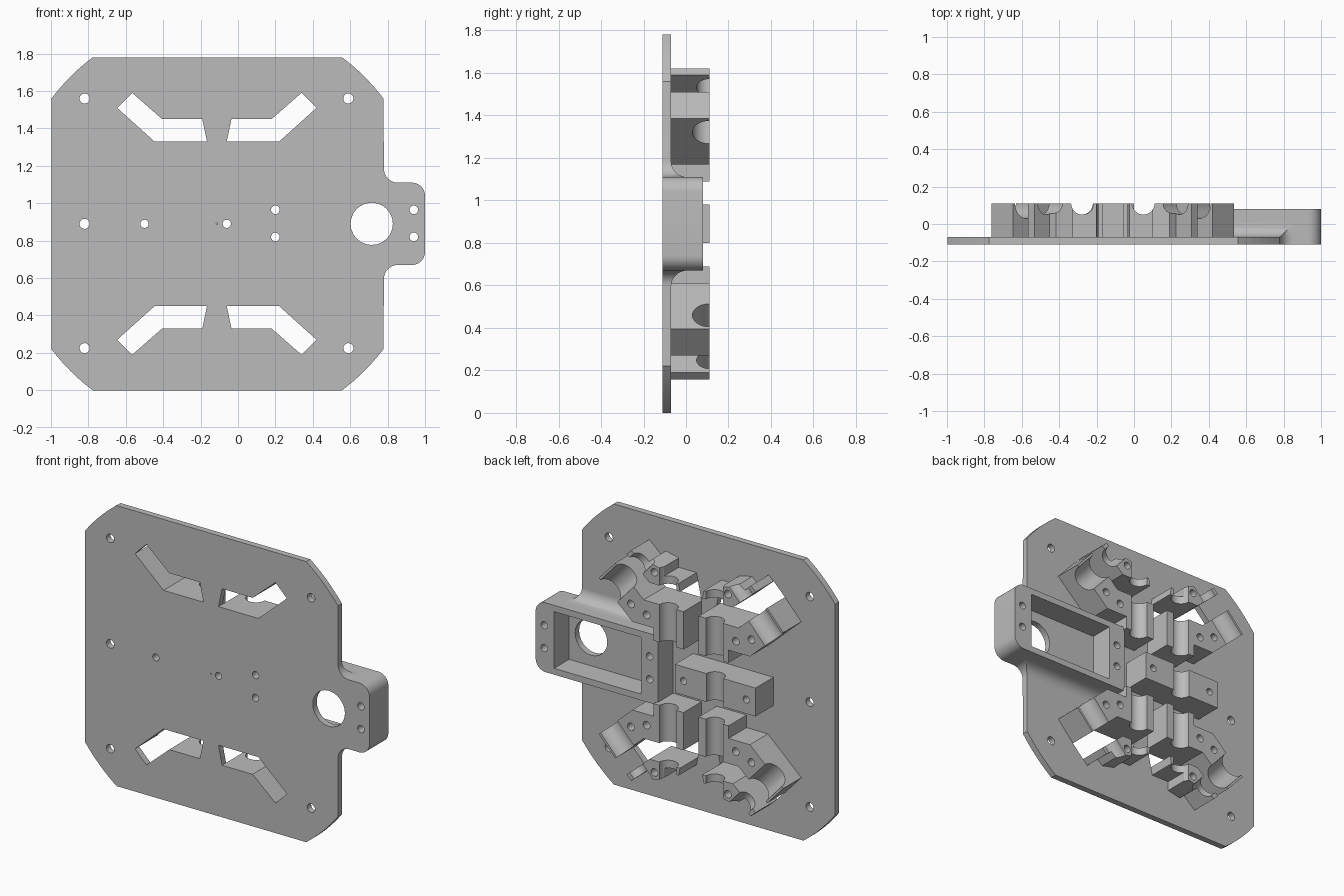
import bpy, bmesh, math
from mathutils import Vector, Matrix

if "Cube" in bpy.data.objects:
    bpy.data.objects.remove(bpy.data.objects["Cube"])

GREY = (0.5, 0.5, 0.5, 1)
mat = bpy.data.materials.new("matte grey plastic")
mat.use_nodes = True
mat.diffuse_color = GREY
mat.node_tree.nodes["Principled BSDF"].inputs["Base Color"].default_value = GREY

MID_X, MID_Z = -0.113, 0.89           # symmetry axes of the axle mounts
FRONT, FACE, RIM, TOP = -0.11, -0.07, 0.08, 0.11


def finish(name, bm):
    bmesh.ops.recalc_face_normals(bm, faces=bm.faces)
    me = bpy.data.meshes.new(name)
    bm.to_mesh(me)
    bm.free()
    ob = bpy.data.objects.new(name, me)
    bpy.context.collection.objects.link(ob)
    me.materials.append(mat)
    return ob


def add_prism(bm, pts, y0, y1):
    """Extrude an (x, z) outline along y."""
    face = bm.faces.new([bm.verts.new((x, y0, z)) for x, z in pts])
    new = bmesh.ops.extrude_face_region(bm, geom=[face])["geom"]
    verts = [v for v in new if isinstance(v, bmesh.types.BMVert)]
    bmesh.ops.translate(bm, verts=verts, vec=(0, y1 - y0, 0))


def prism(name, pts, y0, y1):
    bm = bmesh.new()
    add_prism(bm, pts, y0, y1)
    return finish(name, bm)


def arc(cx, cz, r, a0, a1, n=8):
    angles = [math.radians(a0 + (a1 - a0) * i / n) for i in range(n + 1)]
    return [(cx + r * math.cos(a), cz + r * math.sin(a)) for a in angles]


def circle(x, z, r, n=24):
    return arc(x, z, r, 0, 360, n)[:-1]


def rect(x0, x1, z0, z1):
    return [(x0, z0), (x1, z0), (x1, z1), (x0, z1)]


def flip(pts, sx, sz):
    """Mirror (x, z) points about the mount axes."""
    return [(x if sx > 0 else 2 * MID_X - x, z if sz > 0 else 2 * MID_Z - z) for x, z in pts]


def add_rod(bm, a, b, r):
    """Horizontal or slanted cylinder at the top surface between two (x, z) points."""
    a, b = Vector((a[0], TOP, a[1])), Vector((b[0], TOP, b[1]))
    turn = (b - a).to_track_quat('Z', 'Y').to_matrix().to_4x4()
    bmesh.ops.create_cone(bm, cap_ends=True, segments=40, radius1=r, radius2=r,
                          depth=(b - a).length, matrix=Matrix.Translation((a + b) / 2) @ turn)


def boolean(ob, cutter, operation='DIFFERENCE'):
    cutter.hide_render = True
    mod = ob.modifiers.new("cut", 'BOOLEAN')
    mod.operation, mod.object, mod.solver = operation, cutter, 'EXACT'
    bpy.context.view_layer.objects.active = ob
    bpy.ops.object.modifier_apply(modifier=mod.name)
    bpy.data.objects.remove(cutter)


def drill(ob, holes, y0=-0.3, y1=0.3):
    bm = bmesh.new()
    for x, z, r in holes:
        add_prism(bm, circle(x, z, r), y0, y1)
    boolean(ob, finish("drill", bm))


QUADRANTS = [(sx, sz) for sx in (1, -1) for sz in (1, -1)]
parts = []

# Base plate with curved corners and a rounded side tab
upper = (arc(0.93, 1.04, 0.07, 0, 90) + arc(0.855, 1.185, 0.075, 270, 180)
         + arc(-0.11, MID_Z, 1.112, 37, 53.2) + arc(-0.11, MID_Z, 1.112, 126.8, 143))
outline = upper + flip(upper, 1, -1)[::-1]
base = prism("base_plate", outline, FRONT, FACE)
parts.append(base)

# Bent slots, one in each quadrant
slot = [(-0.06, 1.33), (0.22, 1.33), (0.42, 1.51), (0.34, 1.59), (0.18, 1.45), (-0.035, 1.45)]
bm = bmesh.new()
for sx, sz in QUADRANTS:
    add_prism(bm, flip(slot, sx, sz), -0.3, 0.3)
boolean(base, finish("slot_cutter", bm))

# Plate holes
motor_screws = [(x, z, 0.023) for x in (0.2, 0.94) for z in (0.82, 0.965)]
bar_screws = [(-0.5, MID_Z, 0.022), (-0.06, MID_Z, 0.022)]
corner_holes = [(x, z, 0.027) for x in (-0.82, 0.59) for z in (0.225, 1.56)]
drill(base, motor_screws + bar_screws + corner_holes
      + [(-0.82, MID_Z, 0.027), (0.715, MID_Z, 0.113), (-0.113, MID_Z, 0.004)])

# Motor housing with an open pocket
end = arc(0.93, 1.04, 0.07, 0, 90) + [(0.14, 1.11)]
housing = prism("motor_housing", end + flip(end, 1, -1)[::-1], FACE, RIM)
boolean(housing, prism("pocket_cutter", rect(0.26, 0.87, 0.71, 1.07), -0.3, 0.3))
drill(housing, motor_screws)
parts.append(housing)

# Concave fillets between housing and plate, trimmed to the plate outline
for sz, label in ((1, "upper"), (-1, "lower")):
    bm = bmesh.new()
    curve = [(FACE, 1.11)] + arc(0.005, 1.185, 0.075, 180, 270, 10)
    ring = [(y, z if sz > 0 else 2 * MID_Z - z) for y, z in curve]
    face = bm.faces.new([bm.verts.new((0.14, y, z)) for y, z in ring])
    new = bmesh.ops.extrude_face_region(bm, geom=[face])["geom"]
    bmesh.ops.translate(bm, vec=(0.74, 0, 0),
                        verts=[v for v in new if isinstance(v, bmesh.types.BMVert)])
    fillet = finish(label + "_housing_fillet", bm)
    boolean(fillet, prism("trim", outline, -0.3, 0.3), 'INTERSECT')
    parts.append(fillet)

# Axle mounts on both sides of each slot
inner = [(-0.06, 1.33), (0.22, 1.33), (0.42, 1.51), (0.535, 1.385), (0.30, 1.17),
         (0.15, 1.17), (0.15, 1.09), (-0.06, 1.09)]
outer = [(-0.035, 1.45), (0.18, 1.45), (0.34, 1.59), (0.307, 1.622), (0.225, 1.55),
         (0.19, 1.58), (0.10, 1.56), (0.10, 1.50), (-0.025, 1.50)]
hub = Vector((0.316, 1.485))          # middle of the slanted axle
across = Vector((0.67, -0.74))        # direction of the slanted axle
for sx, sz in QUADRANTS:
    tag = ("left" if sx > 0 else "right") + ("_upper" if sz > 0 else "_lower")
    for name, pts, t0, t1, r, screws in (
            ("inner", inner, 0.01, 0.35, 0.08, [(0.2, 1.24), (0.31, 1.28)]),
            ("outer", outer, -0.01, -0.2, 0.06, [(0.145, 1.525)])):
        block = prism(f"{tag}_{name}_mount", flip(pts, sx, sz), FACE, TOP)
        bm = bmesh.new()
        a, b, c, d = flip([hub + across * t0, hub + across * t1, (0.05, 1.0), (0.05, 1.64)], sx, sz)
        add_rod(bm, a, b, r)
        add_rod(bm, c, d, 0.06)
        boolean(block, finish("groove_cutter", bm))
        drill(block, [(x, z, 0.024) for x, z in flip(screws, sx, sz)], -0.04, 0.3)
        parts.append(block)

# Centre bar carrying the long axle
bar = prism("centre_bar", rect(-0.565, 0, 0.8, 0.98), FACE, TOP)
bm = bmesh.new()
add_rod(bm, (-0.28, 0.7), (-0.28, 1.08), 0.06)
boolean(bar, finish("groove_cutter", bm))
drill(bar, bar_screws)
parts.append(bar)

# Smooth the curves, keep the edges sharp
bpy.ops.object.select_all(action='DESELECT')
for ob in parts:
    ob.select_set(True)
bpy.context.view_layer.objects.active = base
bpy.ops.object.shade_smooth_by_angle()
